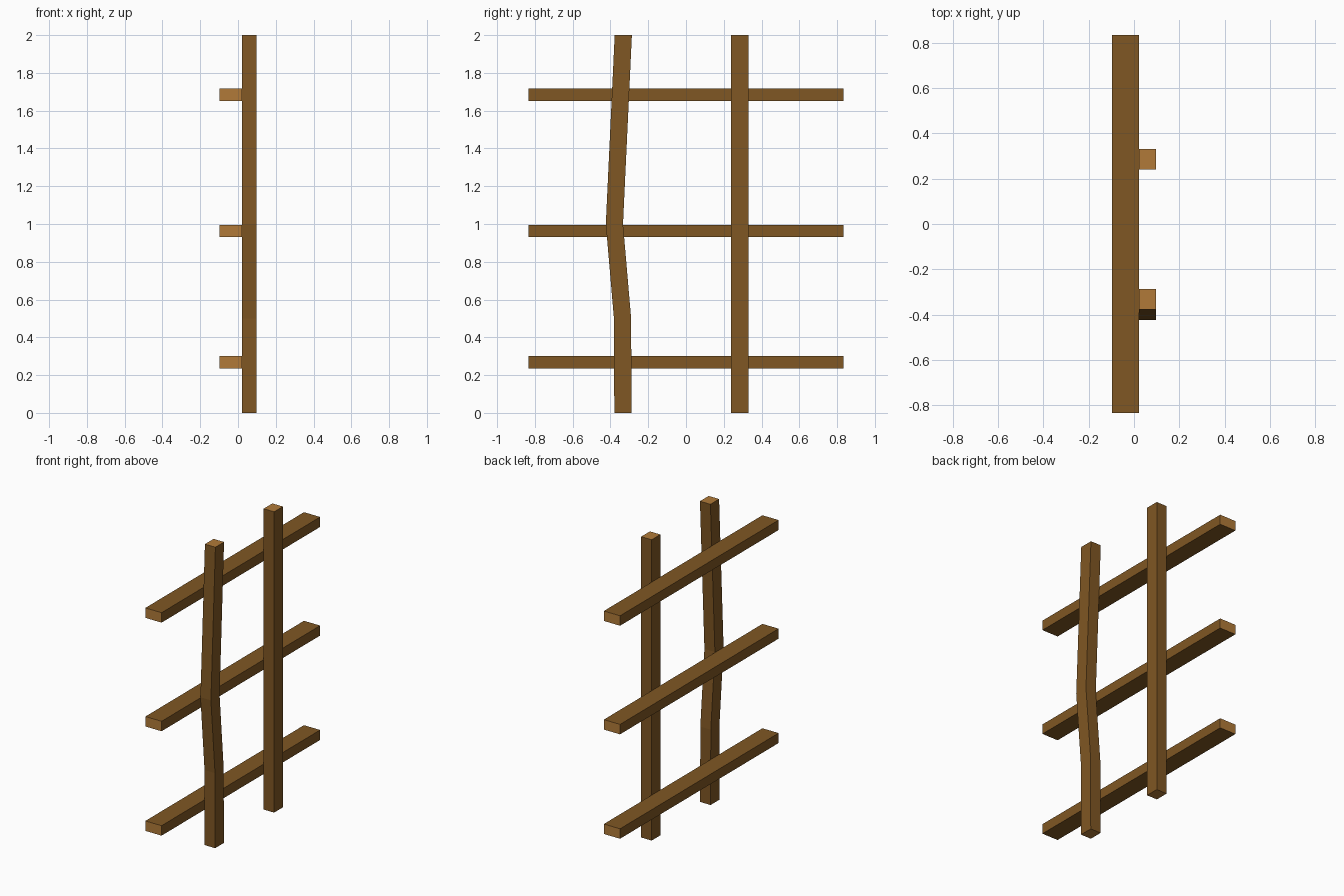
import bpy, bmesh

if "Cube" in bpy.data.objects:
    bpy.data.objects.remove(bpy.data.objects["Cube"])


def material(name, rgb):
    m = bpy.data.materials.new(name)
    m.diffuse_color = (*rgb, 1.0)
    m.use_nodes = True
    m.node_tree.nodes["Principled BSDF"].inputs["Base Color"].default_value = m.diffuse_color
    return m


WOOD = material("brown wood", (0.215, 0.095, 0.017))
END_GRAIN = material("light end grain", (0.44, 0.195, 0.040))


def beam(name, rings):
    """Square timber skinned through four-cornered rings, with end grain caps."""
    bm = bmesh.new()
    loops = [[bm.verts.new(p) for p in ring] for ring in rings]
    for a, b in zip(loops, loops[1:]):
        for i in range(4):
            j = (i + 1) % 4
            bm.faces.new((a[i], a[j], b[j], b[i]))
    for cap in (loops[0], loops[-1]):
        bm.faces.new(cap).material_index = 1
    bmesh.ops.recalc_face_normals(bm, faces=bm.faces)
    mesh = bpy.data.meshes.new(name)
    bm.to_mesh(mesh)
    bm.free()
    mesh.materials.append(WOOD)
    mesh.materials.append(END_GRAIN)
    obj = bpy.data.objects.new(name, mesh)
    bpy.context.collection.objects.link(obj)
    return obj


def post(name, path, x0=0.021, x1=0.098, half=0.0455):
    """Upright following (y, z) centre points."""
    beam(name, [[(x0, y - half, z), (x1, y - half, z),
                 (x1, y + half, z), (x0, y + half, z)] for y, z in path])


def rail(name, z, x0=-0.098, x1=0.021, length=1.666, h=0.033):
    """Horizontal bar running along y."""
    beam(name, [[(x0, y, z - h), (x1, y, z - h),
                 (x1, y, z + h), (x0, y, z + h)]
                for y in (-length / 2, length / 2)])


# Uprights: one straight, one bent
post("straight_post", [(0.285, 0), (0.285, 2)])
post("bent_post", [(-0.334, 0), (-0.336, 0.5), (-0.379, 1.0), (-0.332, 2)])

# Three rails behind the posts
for label, z in (("lower", 0.269), ("middle", 0.963), ("upper", 1.685)):
    rail(label + "_rail", z)
